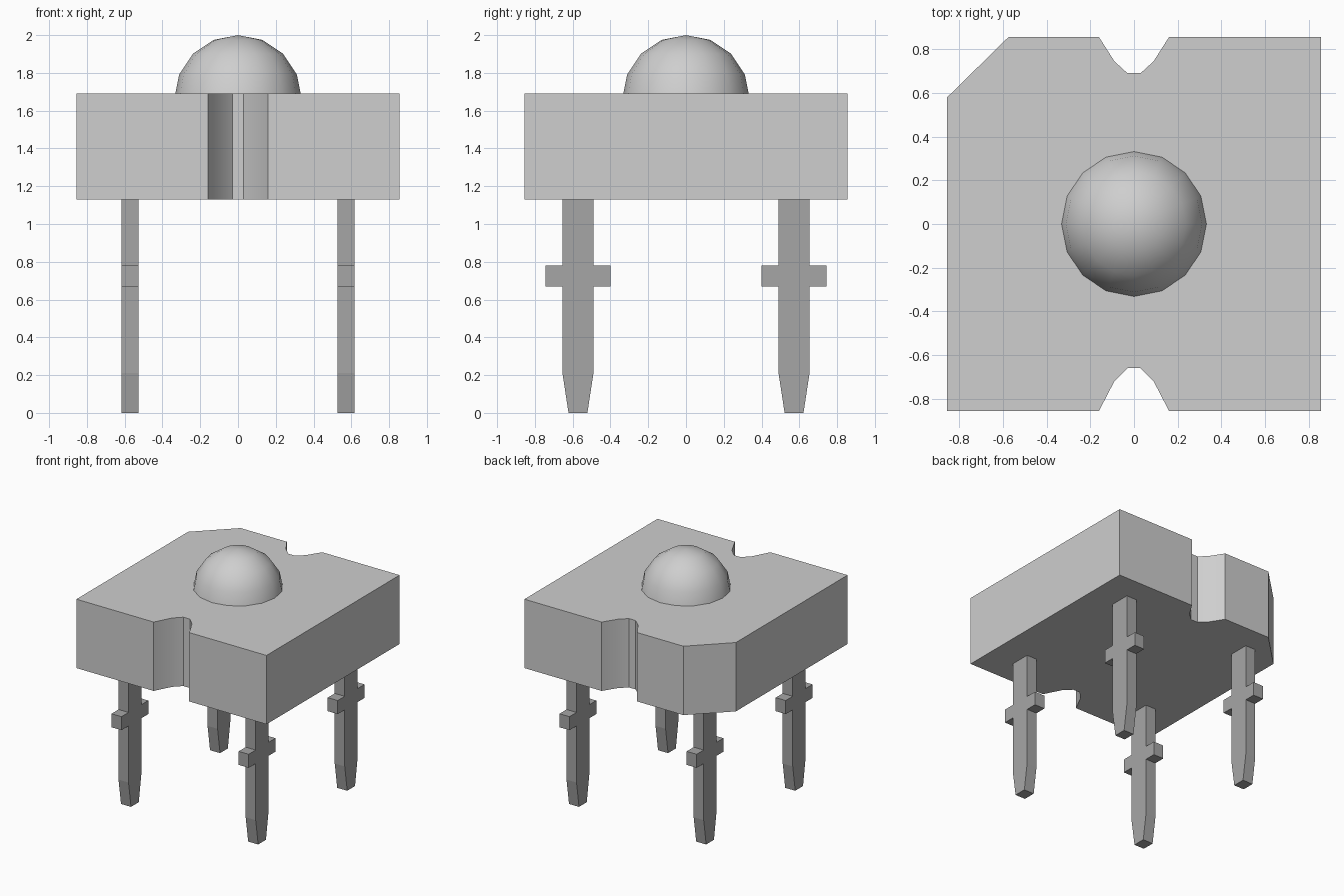
import bpy
import bmesh
import math
from mathutils import Matrix

cube = bpy.data.objects.get("Cube")
if cube:
    bpy.data.objects.remove(cube, do_unlink=True)


def material(name, grey):
    mat = bpy.data.materials.new(name)
    mat.use_nodes = True
    colour = (grey, grey, grey, 1)
    mat.diffuse_color = colour
    bsdf = mat.node_tree.nodes["Principled BSDF"]
    bsdf.inputs["Base Color"].default_value = colour
    bsdf.inputs["Roughness"].default_value = 0.6
    return mat


def add_object(name, bm, mat, smooth_angle=None):
    bmesh.ops.recalc_face_normals(bm, faces=bm.faces)
    mesh = bpy.data.meshes.new(name)
    bm.to_mesh(mesh)
    bm.free()
    mesh.materials.append(mat)
    obj = bpy.data.objects.new(name, mesh)
    bpy.context.collection.objects.link(obj)
    if smooth_angle:
        bpy.ops.object.select_all(action="DESELECT")
        obj.select_set(True)
        bpy.context.view_layer.objects.active = obj
        bpy.ops.object.shade_smooth_by_angle(angle=math.radians(smooth_angle))
    return obj


def extrude_outline(points, offset):
    """Fill a closed outline of 3D points and extrude it along offset."""
    bm = bmesh.new()
    face = bm.faces.new([bm.verts.new(p) for p in points])
    result = bmesh.ops.extrude_face_region(bm, geom=[face])
    verts = [v for v in result["geom"] if isinstance(v, bmesh.types.BMVert)]
    bmesh.ops.translate(bm, verts=verts, vec=offset)
    return bm


light_grey = material("light grey plastic", 0.62)
dark_grey = material("dark grey metal", 0.38)

# Housing: square block with one cut corner and a rounded notch front and back
H = 0.855
BOTTOM, TOP = 1.13, 1.69
front_notch = [(-0.16, -H), (-0.09, -0.72), (-0.03, -0.66),
               (0.03, -0.66), (0.09, -0.72), (0.16, -H)]
back_notch = [(0.16, H), (0.09, 0.745), (0.03, 0.69),
              (-0.03, 0.69), (-0.09, 0.745), (-0.16, H)]
outline = ([(-H, -H)] + front_notch + [(H, -H), (H, H)]
           + back_notch + [(-0.575, H), (-H, 0.58)])
add_object("housing",
           extrude_outline([(x, y, BOTTOM) for x, y in outline],
                           (0, 0, TOP - BOTTOM)),
           light_grey, 30)

# Dome lens: upper half of a coarse sphere, sunk slightly into the housing
RADIUS = 0.337
bm = bmesh.new()
bmesh.ops.create_uvsphere(bm, u_segments=16, v_segments=8, radius=RADIUS)
bmesh.ops.delete(bm, geom=[v for v in bm.verts if v.co.z < -0.001],
                 context="VERTS")
bmesh.ops.transform(bm, matrix=Matrix.Translation((0, 0, 2 - RADIUS)),
                    verts=bm.verts)
add_object("dome_lens", bm, light_grey, 35)

# Legs: flat pins with a stop tab on each edge and a tapered tip
half_profile = [(0.05, 0), (0.082, 0.21), (0.082, 0.67), (0.172, 0.67),
                (0.172, 0.78), (0.082, 0.78), (0.082, BOTTOM)]
profile = half_profile + [(-y, z) for y, z in reversed(half_profile)]
LEG_X, LEG_Y, THICK = 0.572, 0.572, 0.09
for side, sx in (("left", 1), ("right", -1)):
    for end, sy in (("front", -1), ("back", 1)):
        points = [(sx * LEG_X - THICK / 2, sy * LEG_Y + y, z)
                  for y, z in profile]
        add_object(f"{end}_{side}_leg",
                   extrude_outline(points, (THICK, 0, 0)), dark_grey)
